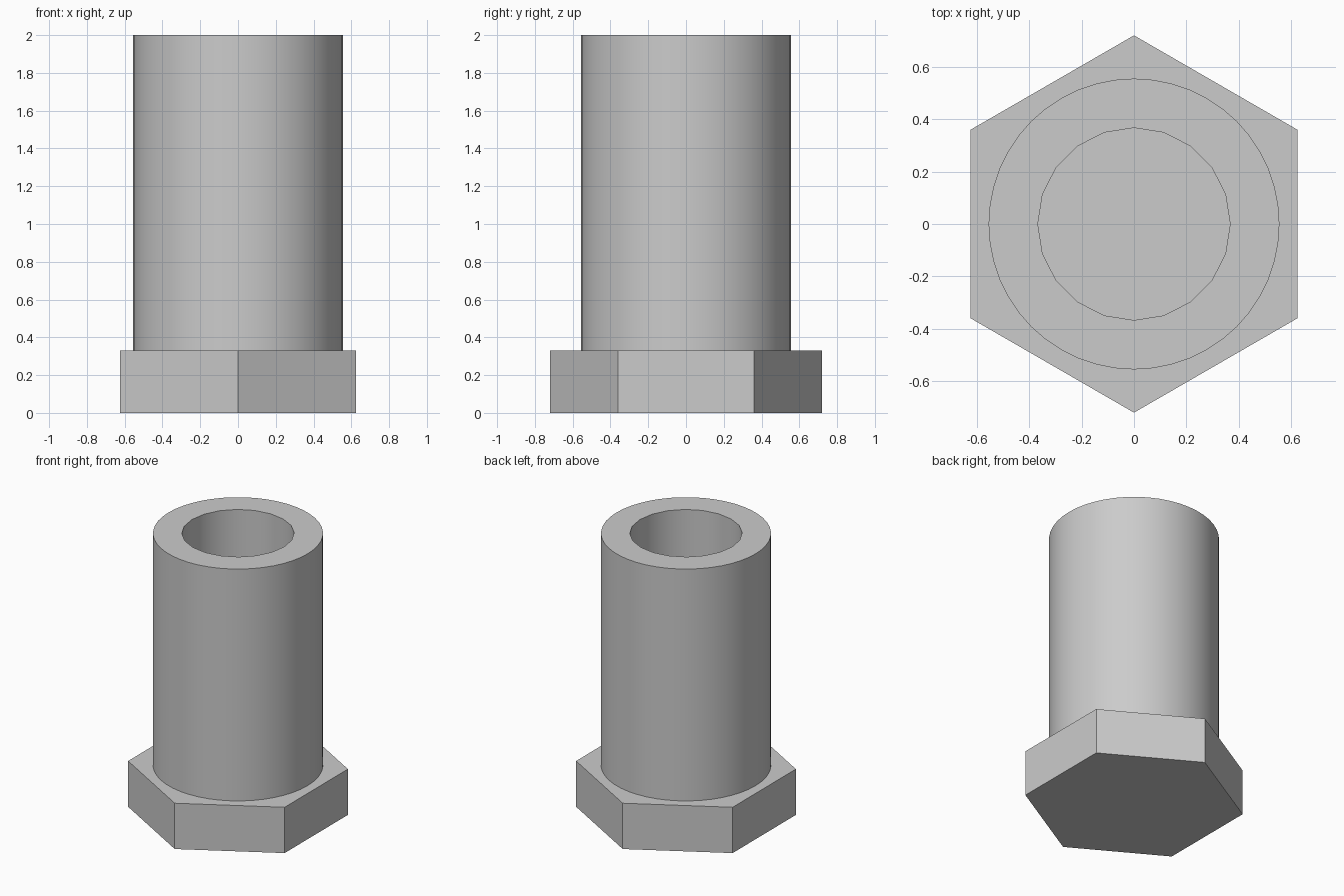
import bpy, bmesh, math

cube = bpy.data.objects.get("Cube")
if cube:
    bpy.data.objects.remove(cube, do_unlink=True)

HEAD_R, HEAD_H = 0.72, 0.33
TUBE_R, BORE_R, TOP = 0.555, 0.367, 2.0

grey = bpy.data.materials.new("plain grey")
grey.use_nodes = True
colour = (0.6, 0.6, 0.6, 1)
grey.diffuse_color = colour
grey.node_tree.nodes["Principled BSDF"].inputs["Base Color"].default_value = colour


def ring(bm, radius, z, sides, start=0.0):
    """A closed loop of vertices around the z axis."""
    step = math.tau / sides
    return [bm.verts.new((radius * math.cos(start + i * step),
                          radius * math.sin(start + i * step), z))
            for i in range(sides)]


def bridge(bm, a, b):
    n = len(a)
    for i in range(n):
        j = (i + 1) % n
        bm.faces.new((a[i], a[j], b[j], b[i]))


def fill_between(bm, outer, inner):
    """Flat cap between two loops with different numbers of sides."""
    edges = [bm.edges.get((loop[i - 1], loop[i]))
             for loop in (outer, inner) for i in range(len(loop))]
    bmesh.ops.triangle_fill(bm, use_beauty=True, edges=edges)


bm = bmesh.new()
# Hexagonal head with points at front and back
head_low = ring(bm, HEAD_R, 0, 6, math.pi / 6)
head_high = ring(bm, HEAD_R, HEAD_H, 6, math.pi / 6)
bm.faces.new(head_low)
bridge(bm, head_low, head_high)

# Round barrel
barrel_low = ring(bm, TUBE_R, HEAD_H, 48)
barrel_high = ring(bm, TUBE_R, TOP, 48)
bridge(bm, barrel_low, barrel_high)
fill_between(bm, head_high, barrel_low)

# Blind bore, closed at the head
bore_high = ring(bm, BORE_R, TOP, 20)
bore_low = ring(bm, BORE_R, HEAD_H, 20)
bridge(bm, bore_high, bore_low)
bm.faces.new(bore_low)
fill_between(bm, barrel_high, bore_high)
bmesh.ops.recalc_face_normals(bm, faces=bm.faces)

mesh = bpy.data.meshes.new("hollow_hex_bolt")
bm.to_mesh(mesh)
bm.free()
mesh.materials.append(grey)
bolt = bpy.data.objects.new("hollow_hex_bolt", mesh)
bpy.context.collection.objects.link(bolt)

# Smooth round walls, crisp rims and head
bpy.ops.object.select_all(action="DESELECT")
bolt.select_set(True)
bpy.context.view_layer.objects.active = bolt
bpy.ops.object.shade_smooth_by_angle(angle=math.radians(30))
